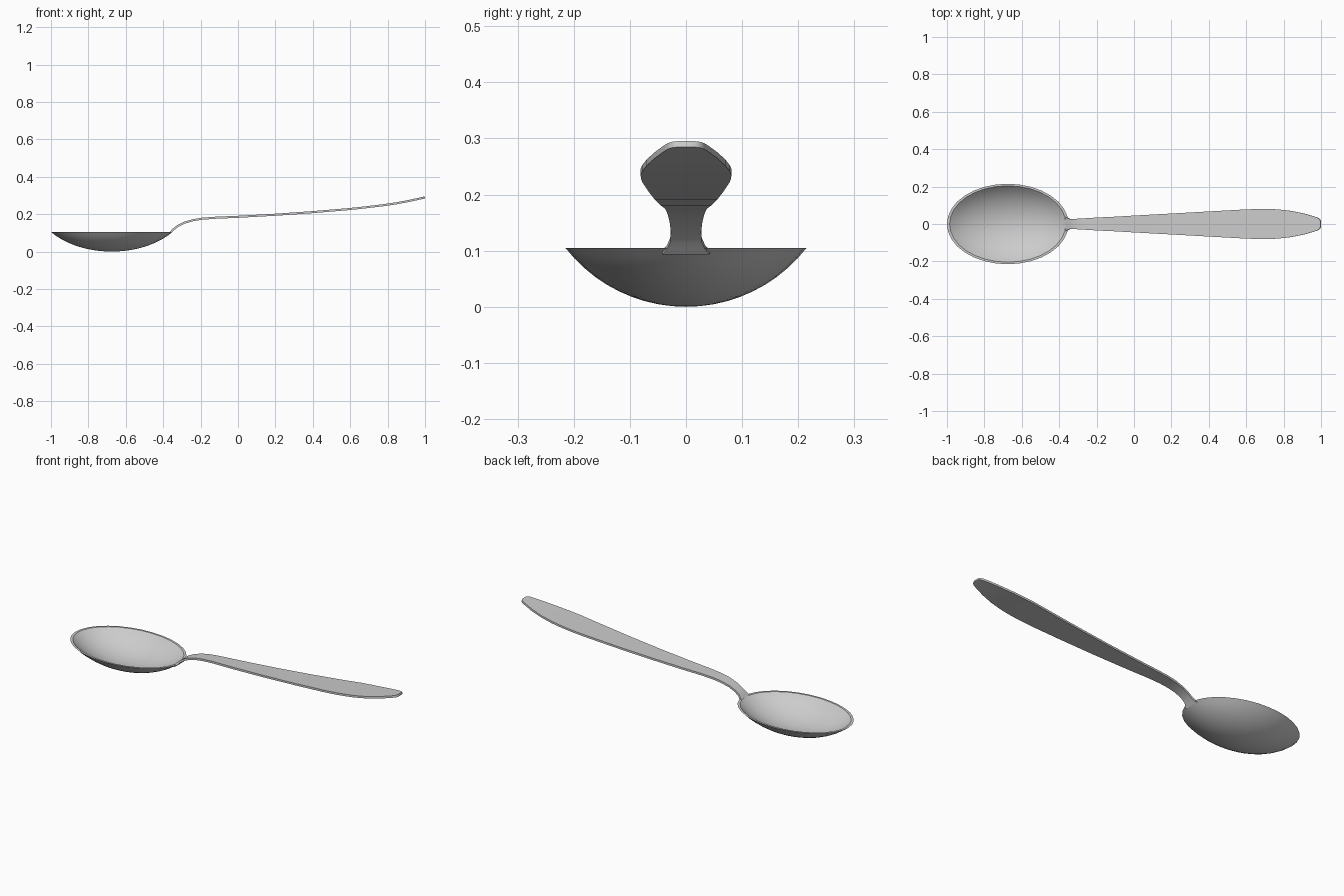
import bpy, bmesh, math
from mathutils import Vector

if "Cube" in bpy.data.objects:
    bpy.data.objects.remove(bpy.data.objects["Cube"])


def make_object(name, bm):
    bmesh.ops.recalc_face_normals(bm, faces=bm.faces)
    mesh = bpy.data.meshes.new(name)
    bm.to_mesh(mesh)
    bm.free()
    obj = bpy.data.objects.new(name, mesh)
    bpy.context.collection.objects.link(obj)
    bpy.ops.object.select_all(action='DESELECT')
    obj.select_set(True)
    bpy.context.view_layer.objects.active = obj
    bpy.ops.object.shade_smooth_by_angle(angle=math.radians(35))
    return obj


def bridge(bm, a, b):
    n = len(a)
    for i in range(n):
        j = (i + 1) % n
        bm.faces.new((a[i], a[j], b[j], b[i]))


# Bowl: elliptical spherical-cap shell with a flat rim
SEG, RINGS = 32, 10
CX, RIM_Z = -0.675, 0.105


def bowl_skin(bm, rx, ry, depth):
    radius = (ry * ry + depth * depth) / (2 * depth)
    max_a = math.asin(ry / radius)
    rings = []
    for k in range(1, RINGS + 1):
        a = max_a * k / RINGS
        s = math.sin(a) / math.sin(max_a)
        z = RIM_Z - depth + radius * (1 - math.cos(a))
        rings.append([bm.verts.new((CX + rx * s * math.cos(t), ry * s * math.sin(t), z))
                      for t in (2 * math.pi * i / SEG for i in range(SEG))])
    pole = bm.verts.new((CX, 0, RIM_Z - depth))
    for i in range(SEG):
        bm.faces.new((pole, rings[0][i], rings[0][(i + 1) % SEG]))
    for a, b in zip(rings, rings[1:]):
        bridge(bm, a, b)
    return rings[-1]


bm = bmesh.new()
outer = bowl_skin(bm, 0.325, 0.215, 0.105)
inner = bowl_skin(bm, 0.311, 0.204, 0.095)
bridge(bm, outer, inner)
make_object("bowl", bm)

# Handle: flat strip swept along a curved side profile (x, z, half width)
stations = [
    (-0.366, 0.097, 0.042), (-0.357, 0.106, 0.034), (-0.345, 0.119, 0.028),
    (-0.32, 0.138, 0.027), (-0.285, 0.155, 0.029), (-0.24, 0.168, 0.032),
    (-0.19, 0.176, 0.035), (-0.12, 0.181, 0.038), (0.0, 0.186, 0.045),
    (0.2, 0.197, 0.056), (0.4, 0.211, 0.067), (0.58, 0.226, 0.077),
    (0.65, 0.233, 0.080), (0.71, 0.240, 0.081), (0.77, 0.247, 0.078),
    (0.84, 0.257, 0.070), (0.91, 0.270, 0.056), (0.97, 0.283, 0.038),
    (0.985, 0.2865, 0.032), (0.994, 0.2887, 0.025), (0.998, 0.290, 0.015),
]
HALF_T = 0.0055
bm = bmesh.new()
sections = []
for i, (x, z, w) in enumerate(stations):
    p, q = stations[max(i - 1, 0)], stations[min(i + 1, len(stations) - 1)]
    n = Vector((p[1] - q[1], 0, q[0] - p[0])).normalized() * HALF_T
    c = Vector((x, 0, z))
    sections.append([bm.verts.new(c + n * s + Vector((0, w * y, 0)))
                     for y, s in ((-1, -1), (1, -1), (1, 1), (-1, 1))])
for a, b in zip(sections, sections[1:]):
    bridge(bm, a, b)
bm.faces.new(sections[0])
bm.faces.new(sections[-1])
make_object("handle", bm)
